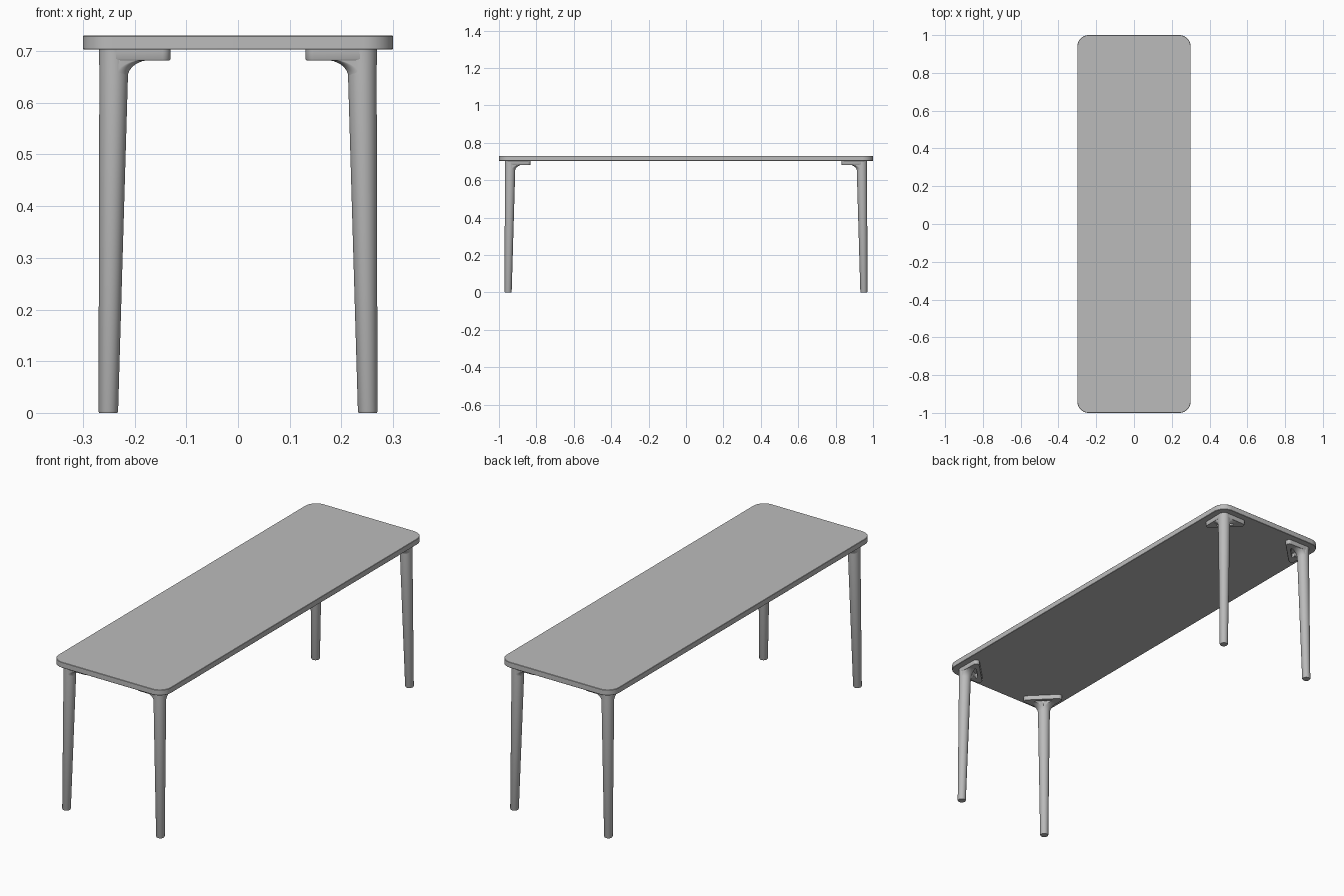
import bpy, bmesh, math
from mathutils import Vector

if "Cube" in bpy.data.objects:
    bpy.data.objects.remove(bpy.data.objects["Cube"])

grey = bpy.data.materials.new("light_grey")
grey.use_nodes = True
COLOR = (0.5, 0.5, 0.5, 1)
grey.diffuse_color = COLOR
grey.node_tree.nodes["Principled BSDF"].inputs["Base Color"].default_value = COLOR

TOP_H, TOP_Z, ARM_Z = 0.73, 0.703, 0.682
STEPS = 64
ROOT = (0.2405, 0.9405)                       # leg axis under the top
ENDS = [(0.147, 0.951), (0.251, 0.847)]       # screw ends of the bracket arms


def hull(circles, z):
    """Outline wrapped round circles (x, y, r), always with STEPS points."""
    ring = []
    for i in range(STEPS):
        a = math.tau * (i + 0.5) / STEPS
        n = Vector((math.cos(a), math.sin(a)))
        x, y, r = max(circles, key=lambda c: c[0] * n.x + c[1] * n.y + c[2])
        ring.append((x + r * n.x, y + r * n.y, z))
    return ring


def finish(obj, mirror=True):
    obj.data.materials.append(grey)
    bpy.context.view_layer.objects.active = obj
    bpy.ops.object.select_all(action="DESELECT")
    obj.select_set(True)
    bpy.ops.object.shade_smooth_by_angle(angle=math.radians(35))
    if mirror:
        mod = obj.modifiers.new("four_corners", "MIRROR")
        mod.use_axis = (True, True, False)
        mod.use_mirror_merge = False


def loft(name, rings, mirror=True, hole=None):
    """Skin stacked rings; a hole is a closed loop of inner rings instead of caps."""
    bm = bmesh.new()
    loops = [[bm.verts.new(p) for p in ring] for ring in rings + (hole or [])]
    pairs = list(zip(loops, loops[1:]))
    if hole:
        pairs.append((loops[-1], loops[0]))
    else:
        bm.faces.new(loops[0][::-1])
        bm.faces.new(loops[-1])
    for low, high in pairs:
        for i in range(STEPS):
            j = (i + 1) % STEPS
            bm.faces.new((low[i], low[j], high[j], high[i]))
    bmesh.ops.remove_doubles(bm, verts=bm.verts, dist=0.00001)
    bmesh.ops.recalc_face_normals(bm, faces=bm.faces)
    mesh = bpy.data.meshes.new(name)
    bm.to_mesh(mesh)
    bm.free()
    obj = bpy.data.objects.new(name, mesh)
    bpy.context.collection.objects.link(obj)
    finish(obj, mirror)


# Table top with rounded corners and a fine edge bevel
R, E = 0.06, 0.0015
corners = [(sx * (0.3 - R), sy * (1 - R)) for sx in (1, -1) for sy in (1, -1)]
loft("table_top", [hull([(x, y, R - inset) for x, y in corners], z) for z, inset in
                   ((TOP_Z, E), (TOP_Z + E, 0), (TOP_H - E, 0), (TOP_H, E))], mirror=False)

# Tapered round legs, outer side upright
loft("legs", [hull([(x, x + 0.7, r)], z) for z, x, r in
              ((0, 0.251, 0.0175), (0.003, 0.251, 0.019),
               (0.66, ROOT[0], 0.0278), (TOP_Z, ROOT[0], 0.0285))])

# Open triangular brackets under the top
outer = [(*ROOT, 0.028)] + [(*e, 0.0165) for e in ENDS]
inner = [(0.216, 0.916, 0.003), (0.181, 0.929, 0.005), (0.229, 0.881, 0.005)]
shrink = lambda cs, d: [(x, y, r + d) for x, y, r in cs]
loft("brackets",
     [hull(outer, TOP_Z), hull(outer, ARM_Z + 0.003), hull(shrink(outer, -0.002), ARM_Z)],
     hole=[hull(shrink(inner, 0.002), ARM_Z), hull(inner, ARM_Z + 0.003), hull(inner, TOP_Z)])

# Curved gussets blending each leg into its bracket arms
for label, end in zip(("side", "end"), ENDS):
    rings = []
    for k in range(9):
        a = math.pi / 2 * k / 8
        t = 0.62 * (1 - math.cos(a))
        z = 0.65 + (ARM_Z + 0.001 - 0.65) * math.sin(a)
        tip = [ROOT[i] + (end[i] - ROOT[i]) * t for i in (0, 1)]
        rings.append(hull([(*ROOT, 0.0272), (*tip, 0.0272 - 0.0125 * t / 0.62)], z))
    loft(label + "_gussets", rings)
